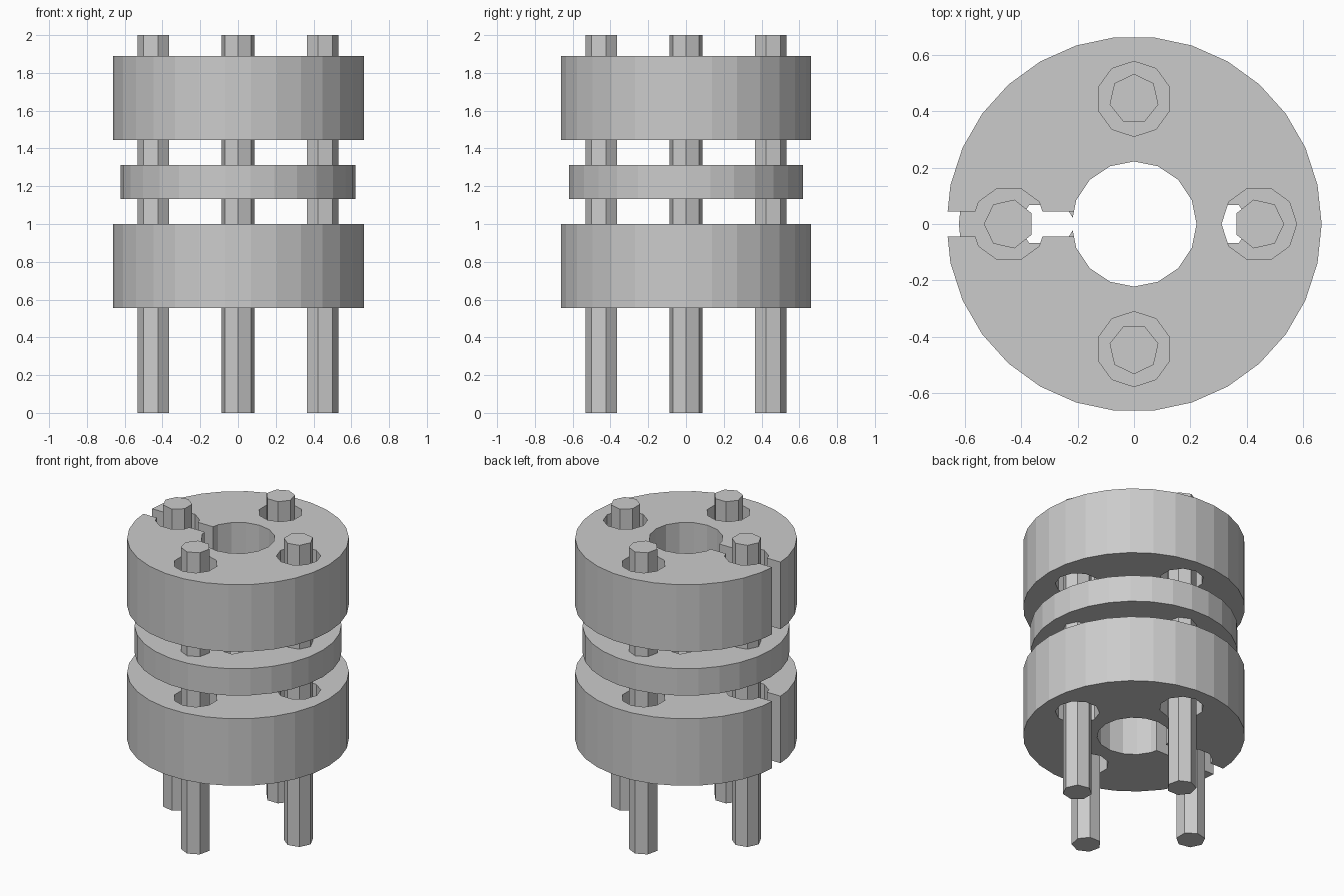
import bpy, bmesh
from math import cos, sin, pi, radians

U = 2 / 45          # design unit
SPREAD = 10 * U     # distance of the rods from the axis

cube = bpy.data.objects.get("Cube")
if cube:
    bpy.data.objects.remove(cube, do_unlink=True)

grey = bpy.data.materials.new("plain grey")
grey.use_nodes = True
grey.diffuse_color = (0.6, 0.6, 0.6, 1)
grey.node_tree.nodes["Principled BSDF"].inputs["Base Color"].default_value = grey.diffuse_color


def polygon(radius, sides, offset=0, turn=0):
    """Regular polygon pushed out along the direction 'turn'."""
    return [(offset * cos(turn) + radius * cos(turn + 2 * pi * i / sides),
             offset * sin(turn) + radius * sin(turn + 2 * pi * i / sides))
            for i in range(sides)]


def rotated(points, turn):
    return [(x * cos(turn) - y * sin(turn), x * sin(turn) + y * cos(turn)) for x, y in points]


def prism(name, points, z0, z1):
    """Flat outline extruded from z0 to z1."""
    bm = bmesh.new()
    base = bm.faces.new([bm.verts.new((x, y, z0)) for x, y in points])
    top = bmesh.ops.extrude_face_region(bm, geom=[base])["geom"]
    verts = [v for v in top if isinstance(v, bmesh.types.BMVert)]
    bmesh.ops.translate(bm, verts=verts, vec=(0, 0, z1 - z0))
    bmesh.ops.recalc_face_normals(bm, faces=bm.faces)
    mesh = bpy.data.meshes.new(name)
    bm.to_mesh(mesh)
    bm.free()
    mesh.materials.append(grey)
    obj = bpy.data.objects.new(name, mesh)
    bpy.context.collection.objects.link(obj)
    return obj


def cut(obj, outlines):
    """Cut each outline straight through the object."""
    for points in outlines:
        cutter = prism("cutter", points, -1, 3)
        cutter.hide_render = True
        mod = obj.modifiers.new("cut", "BOOLEAN")
        mod.operation = "DIFFERENCE"
        mod.solver = "EXACT"
        mod.object = cutter
        bpy.context.view_layer.objects.active = obj
        bpy.ops.object.modifier_apply(modifier=mod.name)
        bpy.data.objects.remove(cutter, do_unlink=True)


quarter_turns = {"left": 0, "back": pi / 2, "right": pi, "front": -pi / 2}
bore = polygon(5 * U, 16)

# Thick end discs: bore, four rod clearance holes, one slit to the rim
slit = [(-18 * U, -U), (-2 * U, -U), (-2 * U, U), (-18 * U, U)]
clearances = [polygon(3 * U, 10, SPREAD, t) for t in quarter_turns.values()]
for name, bottom in (("lower_disc", 12.5), ("upper_disc", 32.5)):
    disc = prism(name, polygon(15 * U, 30), bottom * U, (bottom + 10) * U)
    cut(disc, [bore] + clearances + [slit])

# Thin middle disc with six radial pockets open to the bore
half = 1.5 * U
pocket = [(4.6 * U, 0), (5.5 * U, -half), (8.4 * U, -half),
          (9.3 * U, 0), (8.4 * U, half), (5.5 * U, half)]
middle = prism("middle_disc", polygon(14 * U, 30), 25.5 * U, 29.5 * U)
cut(middle, [bore] + [rotated(pocket, radians(60 * i)) for i in range(6)])

# Four full-height seven-sided rods
for side, turn in quarter_turns.items():
    prism(side + "_rod", polygon(2 * U, 7, SPREAD, turn), 0, 45 * U)
